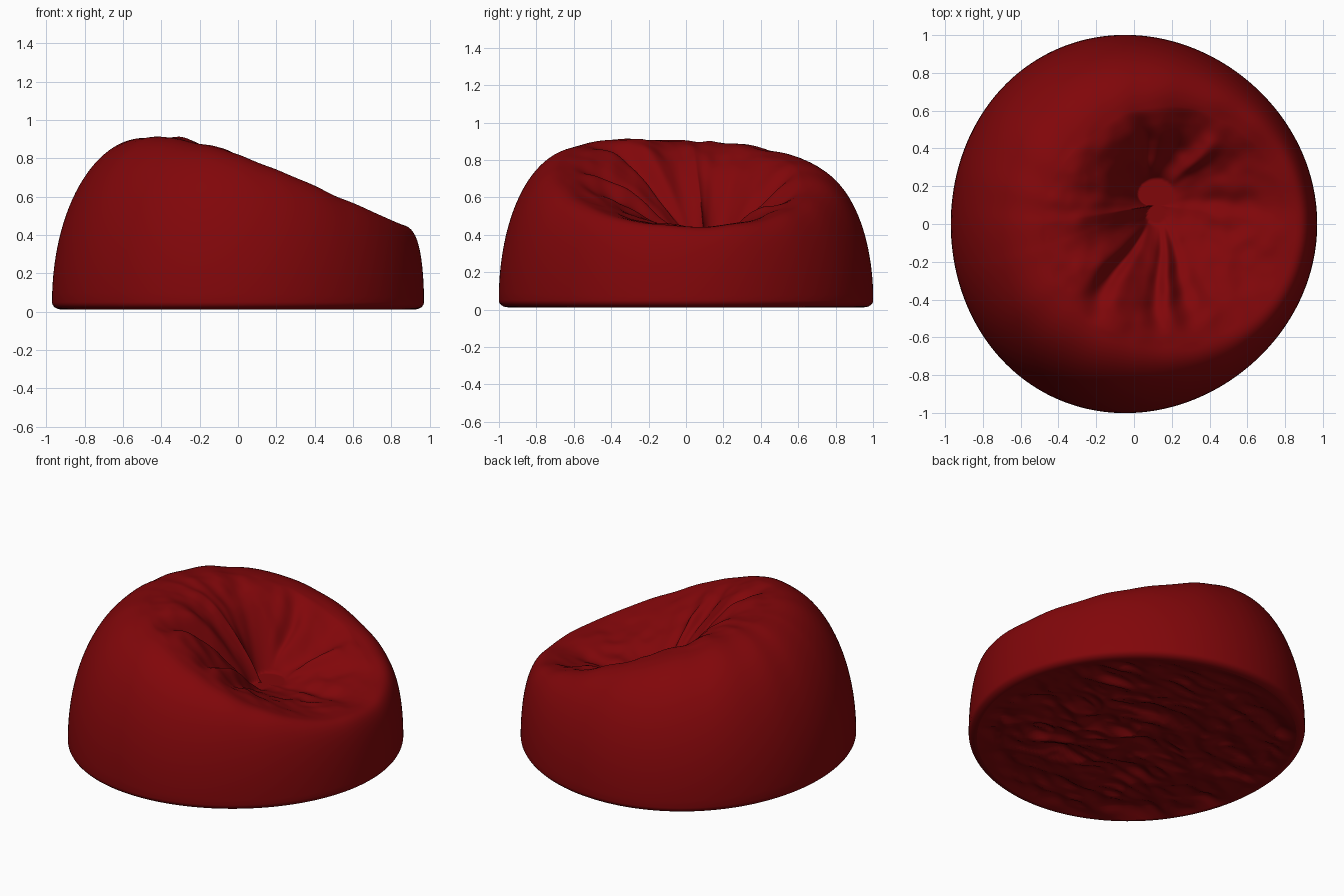
import bpy, bmesh, math
from mathutils import Vector, noise

SEG = 240                      # columns around the bag
LOW = Vector((0.12, 0.1, 0.38))    # lowest point of the seat

# Folds in the seat: direction in degrees, angular width, depth (negative = ridge)
FOLDS = [(246, 7, 0.08), (230, 12, -0.03), (284, 5, 0.03), (293, 5, -0.03),
         (302, 6, 0.04), (91, 6, 0.06), (66, 12, 0.05), (50, 6, -0.05),
         (12, 9, 0.02)]

old = bpy.data.objects.get("Cube")
if old:
    bpy.data.objects.remove(old, do_unlink=True)

red = bpy.data.materials.new("deep red fabric")
red.use_nodes = True
colour = (0.22, 0.002, 0.003, 1)
red.diffuse_color = colour
red.node_tree.nodes["Principled BSDF"].inputs["Base Color"].default_value = colour


def outline(a):
    """Radius of the footprint in direction a, fuller behind the backrest."""
    c, s = math.cos(a), math.sin(a)
    return 1 / math.sqrt((c / 0.97) ** 2 + s ** 2) - 0.05 * c * s * s


def crest(a):
    """Top of the rim: high at the backrest, low at the seat edge."""
    c, s = math.cos(a), math.sin(a)
    r = 0.62 + 0.165 * c + 0.035 * c * c - 0.02 * s
    h = 0.82 - 0.23 * c - 0.145 * c * c - 0.07 * max(0, s) ** 1.5
    h += 0.012 * noise.noise(Vector((4 * c, 4 * s, 0)))
    return Vector((r * c, r * s, h))


def wall_point(a, t):
    """Rounded outer side, from the bottom lip (t=0) to the crest (t=1)."""
    top, big = crest(a), outline(a)
    rc = top.xy.length
    p = t * math.pi / 2
    fullness = 1 - 0.15 * max(0, math.sin(a)) - 0.5 * max(0, math.cos(a)) ** 2
    r = rc + (big - rc) * math.cos(p) ** fullness
    z = 0.05 + (top.z - 0.05) * math.sin(p)
    return Vector((r * math.cos(a), r * math.sin(a), z))


def seat_point(a, t):
    """Hollow of the seat, from the crest (t=0) to the low point (t=1)."""
    c, sn = math.cos(a), math.sin(a)
    top = crest(a)
    p = top.lerp(LOW, t)
    # The back bulges forward over the seat; the front slopes in gently
    s = min(1, t / (0.96 - 0.24 * max(0, sn) - 0.1 * max(0, -sn)))
    drop = s ** (1.85 - 0.55 * c)
    p.z = LOW.z + (top.z - LOW.z) * (1 - drop)
    # Long folds run down to the floor
    sway = math.degrees(a) + 5 * math.sin(5 * t)
    window = math.sin(math.pi * s) ** 1.4
    for deg, width, depth in FOLDS:
        d = (sway - deg + 180) % 360 - 180
        p.z -= depth * window * math.exp(-(d / width) ** 2)
    # Fine gathers over the slopes
    q = Vector((p.x * 5, p.y * 5, 0))
    gather = noise.noise(q) + 0.5 * noise.noise(q * 2.3)
    p.z += 0.022 * gather * math.sin(math.pi * s) ** 0.6
    return p


def base_point(a, t):
    """Crumpled underside, from the lip (t=0) to the centre (t=1)."""
    r = outline(a) * (0.95 * (1 - t))
    x, y = r * math.cos(a), r * math.sin(a)
    q = Vector((x * 2.5, y * 5, 0))
    crumple = abs(noise.noise(q)) + 0.5 * abs(noise.noise(q * 2.2))
    inside = min(1, t * 8)
    return Vector((x, y, 0.012 + inside * (0.005 + 0.06 * crumple)))


def lip_point(a, t):
    """Turned-in bottom edge, from the underside (t=0) to the side (t=1)."""
    p = t * math.pi / 2
    r = outline(a) * (0.95 + 0.05 * math.sin(p))
    return Vector((r * math.cos(a), r * math.sin(a), 0.05 - 0.038 * math.cos(p)))


def make_part(name, sections):
    """Skin rings of points, closing on a single centre point."""
    bm = bmesh.new()
    rings = []
    for func, steps in sections:
        for t in steps:
            rings.append([bm.verts.new(func(2 * math.pi * i / SEG, t)) for i in range(SEG)])
    tip = bm.verts.new(sections[-1][0](0, 1))
    for lower, upper in zip(rings, rings[1:]):
        for i in range(SEG):
            j = (i + 1) % SEG
            bm.faces.new((lower[i], lower[j], upper[j], upper[i]))
    for i in range(SEG):
        bm.faces.new((rings[-1][i], rings[-1][(i + 1) % SEG], tip))
    mesh = bpy.data.meshes.new(name)
    bm.to_mesh(mesh)
    bm.free()
    mesh.materials.append(red)
    for poly in mesh.polygons:
        poly.use_smooth = True
    obj = bpy.data.objects.new(name, mesh)
    bpy.context.collection.objects.link(obj)
    return obj


def span(n):
    return [i / n for i in range(n)]


# Cushion shell: lip, outer side and seat hollow in one skin
make_part("cushion_shell", [(lip_point, span(6)), (wall_point, span(28)),
                            (seat_point, span(60))])
# Underside panel, turned to face down
make_part("base_panel", [(base_point, span(50))]).data.flip_normals()
